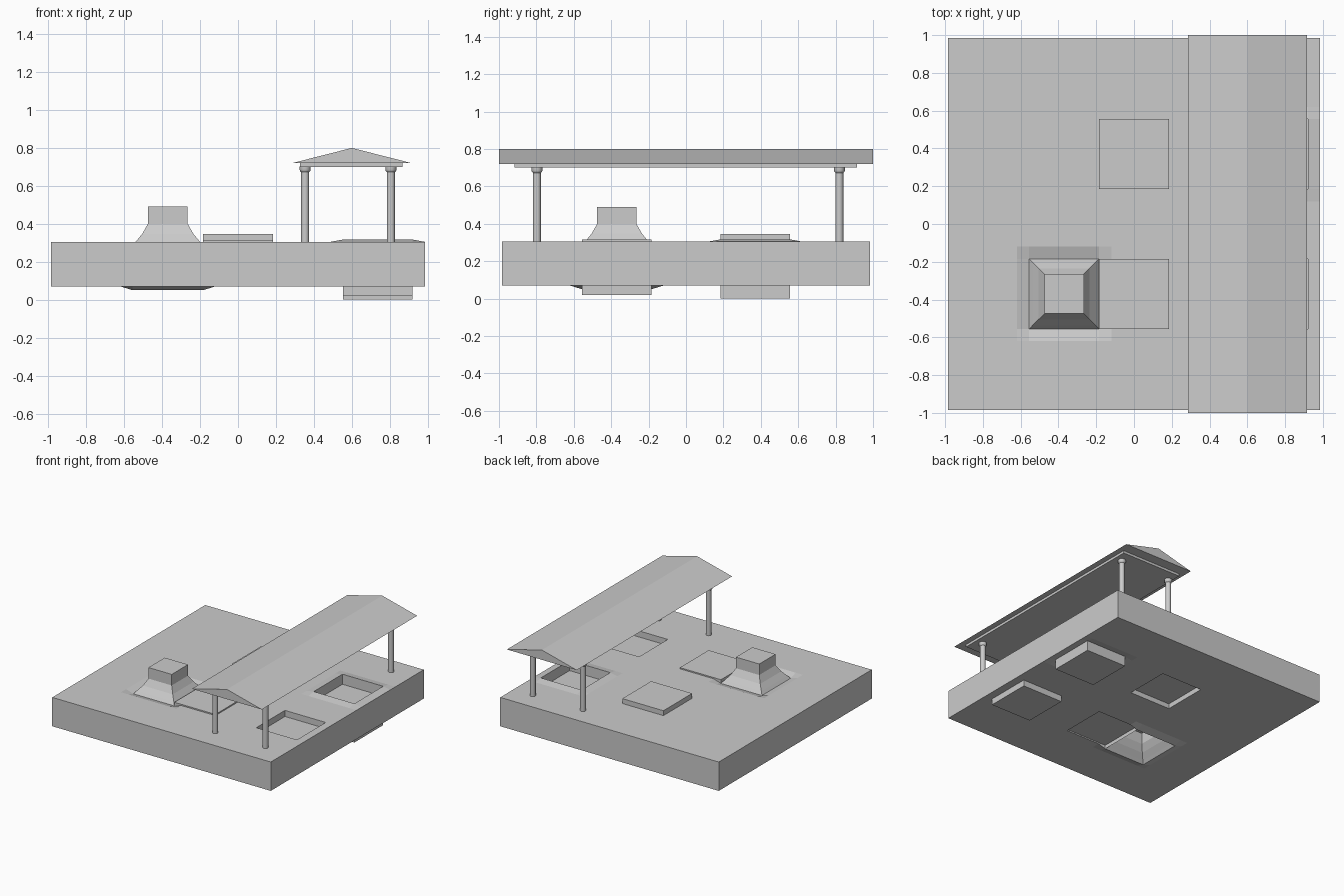
import bpy, bmesh, math

if "Cube" in bpy.data.objects:
    bpy.data.objects.remove(bpy.data.objects["Cube"])

stone = bpy.data.materials.new("light_grey")
stone.diffuse_color = (0.6, 0.6, 0.6, 1)
stone.use_nodes = True
stone.node_tree.nodes["Principled BSDF"].inputs["Base Color"].default_value = stone.diffuse_color


def finish(name, bm):
    bmesh.ops.remove_doubles(bm, verts=bm.verts, dist=1e-5)
    bmesh.ops.recalc_face_normals(bm, faces=bm.faces)
    me = bpy.data.meshes.new(name)
    bm.to_mesh(me)
    bm.free()
    me.materials.append(stone)
    ob = bpy.data.objects.new(name, me)
    bpy.context.collection.objects.link(ob)
    return ob


def face(bm, pts):
    return bm.faces.new([bm.verts.new(p) for p in pts])


# Ground slab: a tiled sheet with raised and sunken squares, repeated underneath
E = 0.985
xs = [-E, -.62, -.555, -.185, -.12, .185, .553 - .065, .553, .92, E]
ys = [-E, -.62, -.555, -.185, -.12, .12, .185, .555, .62, E]
TOP, BOTTOM = 0.305, 0.07
tiles = [(-.185, .185, .185, .555, .04), (-.185, .185, -.555, -.185, .01),
         (.553, .92, .185, .555, -.07), (.553, .92, -.555, -.185, -.05)]
tower = (-.555, -.185, -.555, -.185)
tower_profile = [(.185, -.02), (.168, .002), (.135, .042), (.105, .095), (.105, .185)]


def inside(r, x, y, e=0.0):
    return r[0] - e <= x <= r[1] + e and r[2] - e <= y <= r[3] + e


def ground(x, y):
    # sloped aprons: dip around the tower, rise around one pit
    if inside(tower, x, y, 1e-4):
        return -.02
    return .012 if inside(tiles[2], x, y, 1e-4) else 0.0


def feature(i, j):
    if not (0 <= i < len(xs) - 1 and 0 <= j < len(ys) - 1):
        return None
    cx, cy = (xs[i] + xs[i + 1]) / 2, (ys[j] + ys[j + 1]) / 2
    if inside(tower, cx, cy):
        return "tower"
    for r in tiles:
        if inside(r, cx, cy):
            return r
    return None


bm = bmesh.new()
for z in (TOP, BOTTOM):
    for i in range(len(xs) - 1):
        for j in range(len(ys) - 1):
            f = feature(i, j)
            c = [(xs[i], ys[j]), (xs[i + 1], ys[j]), (xs[i + 1], ys[j + 1]), (xs[i], ys[j + 1])]
            if f == "tower":
                continue
            if f is None:
                face(bm, [(x, y, z + ground(x, y)) for x, y in c])
                continue
            face(bm, [(x, y, z + f[4]) for x, y in c])
            for k, (di, dj) in enumerate([(0, -1), (1, 0), (0, 1), (-1, 0)]):
                if feature(i + di, j + dj) != f:
                    a, b = c[k], c[(k + 1) % 4]
                    face(bm, [(*a, z + ground(*a)), (*b, z + ground(*b)),
                              (*b, z + f[4]), (*a, z + f[4])])
    # flared tower
    rings = [[(-.37 + sx * w, -.37 + sy * w, z + h)
              for sx, sy in ((-1, -1), (1, -1), (1, 1), (-1, 1))] for w, h in tower_profile]
    for a, b in zip(rings, rings[1:]):
        for k in range(4):
            n = (k + 1) % 4
            face(bm, [a[k], a[n], b[n], b[k]])
    face(bm, rings[-1])
# slab sides
for s in (-E, E):
    for a, b in zip(xs, xs[1:]):
        face(bm, [(a, s, BOTTOM), (b, s, BOTTOM), (b, s, TOP), (a, s, TOP)])
    for a, b in zip(ys, ys[1:]):
        face(bm, [(s, a, BOTTOM), (s, b, BOTTOM), (s, b, TOP), (s, a, TOP)])
finish("ground_slab", bm)


# Prism along y from an x-z outline
def prism(name, outline, y0, y1):
    bm = bmesh.new()
    n = len(outline)
    face(bm, [(x, y0, z) for x, z in outline])
    face(bm, [(x, y1, z) for x, z in outline])
    for k in range(n):
        (xa, za), (xb, zb) = outline[k], outline[(k + 1) % n]
        face(bm, [(xa, y0, za), (xb, y0, zb), (xb, y1, zb), (xa, y1, za)])
    finish(name, bm)


# Gable roof and the ceiling plate under it
prism("gable_roof", [(.285, .72), (.915, .72), (.6, .8)], -1, 1)
prism("ceiling_plate", [(.328, .70), (.868, .70), (.868, .72), (.328, .72)], -.918, .915)


# Round columns with capitals
def column(name, x, y):
    prof = [(.021, .30), (.021, .672), (.026, .677), (.029, .684), (.029, .701)]
    n = 20
    bm = bmesh.new()
    rings = [[(x + r * math.cos(2 * math.pi * k / n), y + r * math.sin(2 * math.pi * k / n), z)
              for k in range(n)] for r, z in prof]
    for a, b in zip(rings, rings[1:]):
        for k in range(n):
            m = (k + 1) % n
            face(bm, [a[k], a[m], b[m], b[k]])
    face(bm, rings[0])
    face(bm, rings[-1])
    ob = finish(name, bm)
    bpy.context.view_layer.objects.active = ob
    ob.select_set(True)
    bpy.ops.object.shade_smooth_by_angle(angle=math.radians(30))
    ob.select_set(False)


for nx, x in (("left", .354), ("right", .806)):
    for ny, y in (("front", -.797), ("back", .82)):
        column(f"{ny}_{nx}_column", x, y)
